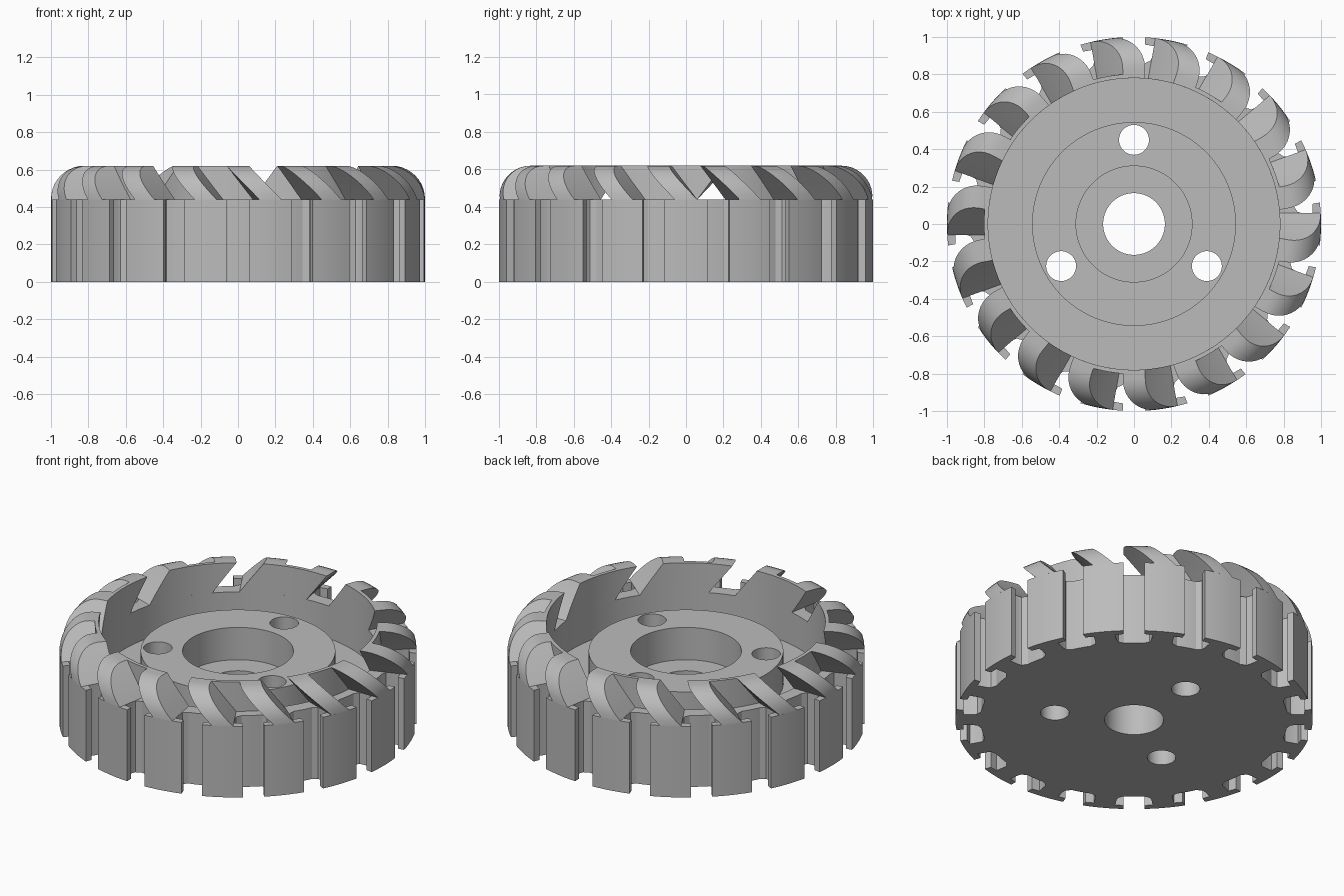
import bpy, bmesh, math
from mathutils import Matrix, Vector

cube = bpy.data.objects.get("Cube")
if cube:
    bpy.data.objects.remove(cube)

steel = bpy.data.materials.new("brushed grey")
steel.use_nodes = True
grey = (0.5, 0.5, 0.5, 1)
steel.diffuse_color = grey
steel.node_tree.nodes["Principled BSDF"].inputs["Base Color"].default_value = grey

TEETH = 18
PITCH = math.tau / TEETH
INNER, CORE, OUTER, RIM = 0.78, 0.86, 1.0, 0.83
STEP, TOP = 0.44, 0.62
HALF = 0.06                      # half width of a tooth stem and blade
LEAN = -PITCH / 2                # twist of the blades from base to rim


def finish(bm, name):
    bmesh.ops.recalc_face_normals(bm, faces=bm.faces)
    mesh = bpy.data.meshes.new(name)
    bm.to_mesh(mesh)
    bm.free()
    mesh.materials.append(steel)
    ob = bpy.data.objects.new(name, mesh)
    bpy.context.collection.objects.link(ob)
    return ob


def smooth(ob):
    bpy.ops.object.select_all(action="DESELECT")
    ob.select_set(True)
    bpy.context.view_layer.objects.active = ob
    bpy.ops.object.shade_smooth_by_angle(angle=math.radians(30))


def loft(bm, rings, closed=False):
    """Skin a list of equal rings of points; cap the ends unless closed."""
    vs = [[bm.verts.new(p) for p in ring] for ring in rings]
    n = len(vs[0])
    pairs = list(zip(vs, vs[1:]))
    if closed:
        pairs.append((vs[-1], vs[0]))
    else:
        bm.faces.new(vs[0])
        bm.faces.new(vs[-1])
    for a, b in pairs:
        for i in range(n):
            j = (i + 1) % n
            bm.faces.new((a[i], a[j], b[j], b[i]))


def polar(r, a, z):
    return Vector((r * math.cos(a), r * math.sin(a), z))


# Dished body with raised hub, bore and centre hole
profile = [(0.165, 0), (CORE, 0), (CORE, STEP), (INNER, STEP), (INNER, 0.24),
           (0.545, 0.24), (0.545, STEP), (0.31, STEP), (0.31, 0.24), (0.165, 0.24)]
bm = bmesh.new()
SEG = 144
loft(bm, [[polar(r, math.tau * i / SEG, z) for r, z in profile]
          for i in range(SEG)], closed=True)
body = finish(bm, "dished_body")

# Three bolt holes through the hub
bm = bmesh.new()
for k in range(3):
    spot = polar(0.45, math.pi / 2 + k * math.tau / 3, 0.2)
    bmesh.ops.create_cone(bm, cap_ends=True, segments=40, radius1=0.08, radius2=0.08,
                          depth=1, matrix=Matrix.Translation(spot))
cutter = finish(bm, "bolt_hole_cutter")
cutter.hide_render = True
mod = body.modifiers.new("bolt_holes", "BOOLEAN")
mod.operation = "DIFFERENCE"
mod.solver = "EXACT"
mod.object = cutter
bpy.context.view_layer.objects.active = body
bpy.ops.object.modifier_apply(modifier=mod.name)
bpy.data.objects.remove(cutter)
smooth(body)

# T-shaped teeth around the body, with filleted roots
LIP = 0.955
side = [(CORE - 0.006, 0.095), (CORE + 0.006, 0.078), (0.875, 0.065), (0.892, HALF),
        (LIP, HALF), (LIP, 0.108)]
arc = [(OUTER * math.cos(a), OUTER * math.sin(a))
       for a in [math.radians(6.6) * (1 - i / 3) for i in range(7)]]
outline = side + arc + [(x, -y) for x, y in reversed(side)]
bm = bmesh.new()
for k in range(TEETH):
    turn = Matrix.Rotation(k * PITCH, 3, "Z")
    loft(bm, [[turn @ Vector((x, y, z)) for x, y in outline] for z in (0, STEP)])
smooth(finish(bm, "tooth_ring"))


# Levels of the domed shoulder: height, outer radius, twist
def levels():
    for i in range(11):
        a = math.pi / 2 * i / 10
        t = math.sin(a)
        yield STEP + (TOP - STEP) * t, RIM + (OUTER - RIM) * math.cos(a), LEAN * t


# Leaning blades, one over each tooth
bm = bmesh.new()
for k in range(TEETH):
    rings = []
    for z, r, twist in levels():
        ring = [(INNER, s) for s in (-1, -0.5, 0, 0.5, 1)]
        ring += [(r, s) for s in (1, 0.5, 0, -0.5, -1)]
        rings.append([polar(q, k * PITCH + twist + math.asin(HALF * s / q), z)
                      for q, s in ring])
    loft(bm, rings)
smooth(finish(bm, "leaning_blades"))

# Thin webs closing every second gap between blades
bm = bmesh.new()
edge = PITCH / 2 - HALF / INNER + 0.01
for k in range(1, TEETH, 2):
    rings = []
    for z, r, twist in levels():
        mid = (k + 0.5) * PITCH + twist
        steps = [mid + edge * (i / 3 - 1) for i in range(7)]
        rings.append([polar(INNER, a, z) for a in steps] +
                     [polar(INNER + 0.022, a, z) for a in reversed(steps)])
    loft(bm, rings)
smooth(finish(bm, "gap_webs"))
